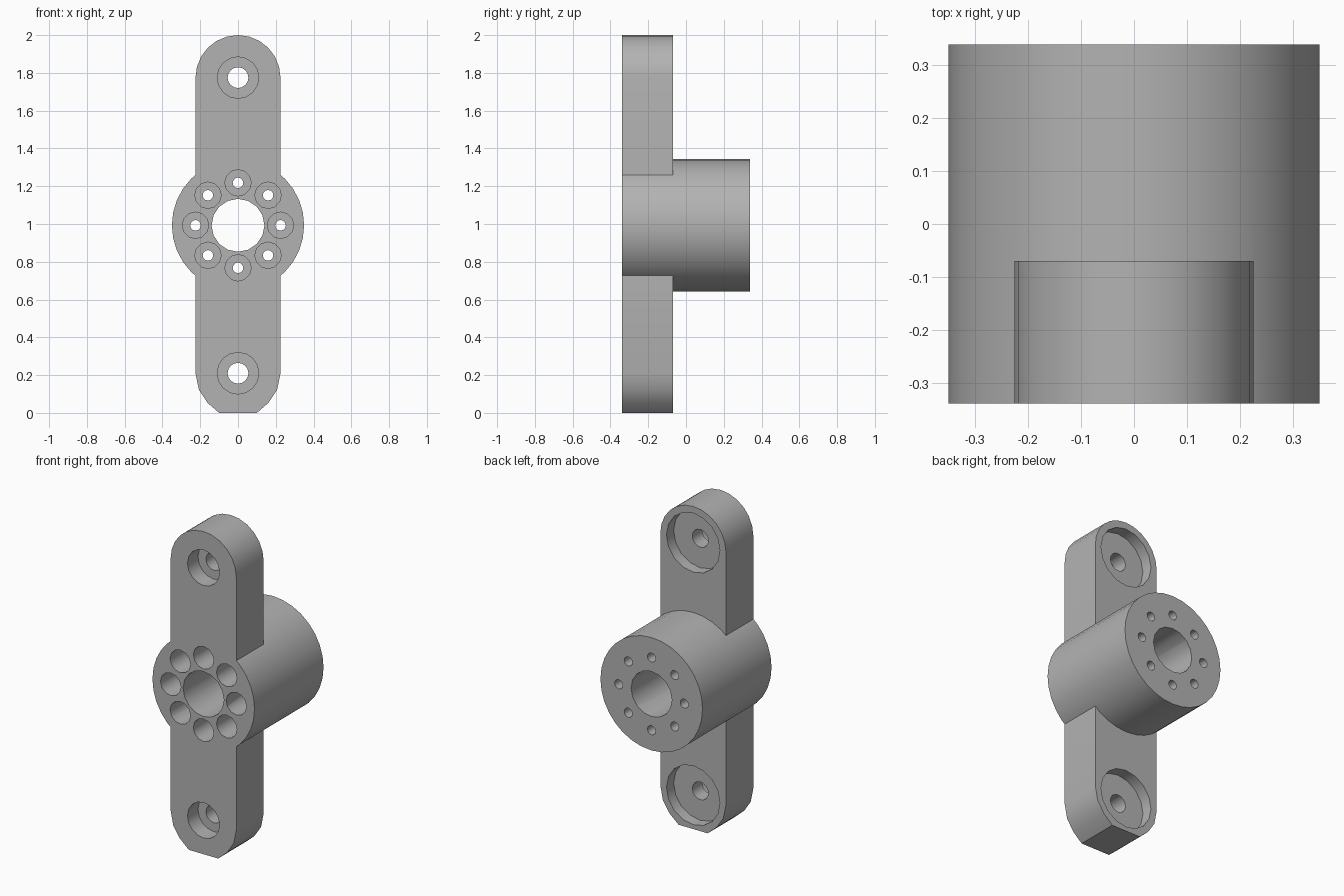
import bpy, bmesh
from math import sin, cos, pi, radians

default = bpy.data.objects.get("Cube")
if default:
    bpy.data.objects.remove(default, do_unlink=True)

FRONT, BACK, ARM_BACK = -0.338, 0.338, -0.07
HUB_Z, HUB_R = 0.993, 0.35
TOP_Z, LOW_Z, ARM_R = 1.775, 0.21, 0.225

grey = bpy.data.materials.new("plain grey")
grey.use_nodes = True
colour = (0.45, 0.45, 0.45, 1)
grey.diffuse_color = colour
grey.node_tree.nodes["Principled BSDF"].inputs["Base Color"].default_value = colour


def circle(cx, cz, r, sides):
    return [(cx + r * cos(2 * pi * i / sides), cz + r * sin(2 * pi * i / sides))
            for i in range(sides)]


def add_tube(bm, sections):
    """Close a stack of (y, outline) rings into a solid running along y."""
    rings = [[bm.verts.new((x, y, z)) for x, z in outline] for y, outline in sections]
    n = len(rings[0])
    for a, b in zip(rings, rings[1:]):
        for i in range(n):
            j = (i + 1) % n
            bm.faces.new((a[i], a[j], b[j], b[i]))
    bm.faces.new(rings[0])
    bm.faces.new(rings[-1])


def make_object(name, bm):
    bmesh.ops.recalc_face_normals(bm, faces=bm.faces)
    mesh = bpy.data.meshes.new(name)
    bm.to_mesh(mesh)
    bm.free()
    mesh.materials.append(grey)
    obj = bpy.data.objects.new(name, mesh)
    bpy.context.collection.objects.link(obj)
    return obj


def combine(target, other, operation):
    mod = target.modifiers.new(operation.lower(), "BOOLEAN")
    mod.operation = operation
    mod.solver = "EXACT"
    mod.object = other
    bpy.context.view_layer.objects.active = target
    bpy.ops.object.modifier_apply(modifier=mod.name)
    bpy.data.objects.remove(other, do_unlink=True)


# Round hub
bm = bmesh.new()
ring = circle(0, HUB_Z, HUB_R, 32)
add_tube(bm, [(FRONT, ring), (BACK, ring)])
body = make_object("hub_with_arms", bm)

# Long arm: rounded top, faceted lower end with a flat foot
outline = [(ARM_R * cos(pi * i / 12), TOP_Z + ARM_R * sin(pi * i / 12)) for i in range(13)]
for deg in (180, 203, 224):
    outline.append((ARM_R * cos(radians(deg)), LOW_Z + ARM_R * sin(radians(deg))))
outline += [(-0.1, 0), (0.1, 0)]
for deg in (316, 337, 360):
    outline.append((ARM_R * cos(radians(deg)), LOW_Z + ARM_R * sin(radians(deg))))
bm = bmesh.new()
add_tube(bm, [(FRONT, outline), (ARM_BACK, outline)])
combine(body, make_object("arm", bm), "UNION")

# Stepped holes: each is a list of (y, radius) steps
bm = bmesh.new()


def add_hole(x, z, steps, sides=12):
    add_tube(bm, [(y, circle(x, z, r, sides)) for y, r in steps])


add_hole(0, HUB_Z, [(FRONT - 0.1, 0.14), (BACK + 0.1, 0.14)], 16)
for k in range(8):
    a = k * pi / 4
    add_hole(0.225 * cos(a), HUB_Z + 0.225 * sin(a),
             [(FRONT - 0.1, 0.07), (0.17, 0.07), (0.17, 0.028), (BACK + 0.1, 0.028)])
for z in (TOP_Z, LOW_Z):
    add_hole(0, z, [(FRONT - 0.1, 0.11), (-0.235, 0.11), (-0.235, 0.055),
                    (-0.14, 0.055), (-0.14, 0.183), (ARM_BACK + 0.1, 0.183)], 16)
combine(body, make_object("hole_cutter", bm), "DIFFERENCE")

# Smooth round walls, crisp edges
body.data.shade_smooth()
body.data.set_sharp_from_angle(angle=radians(35))
